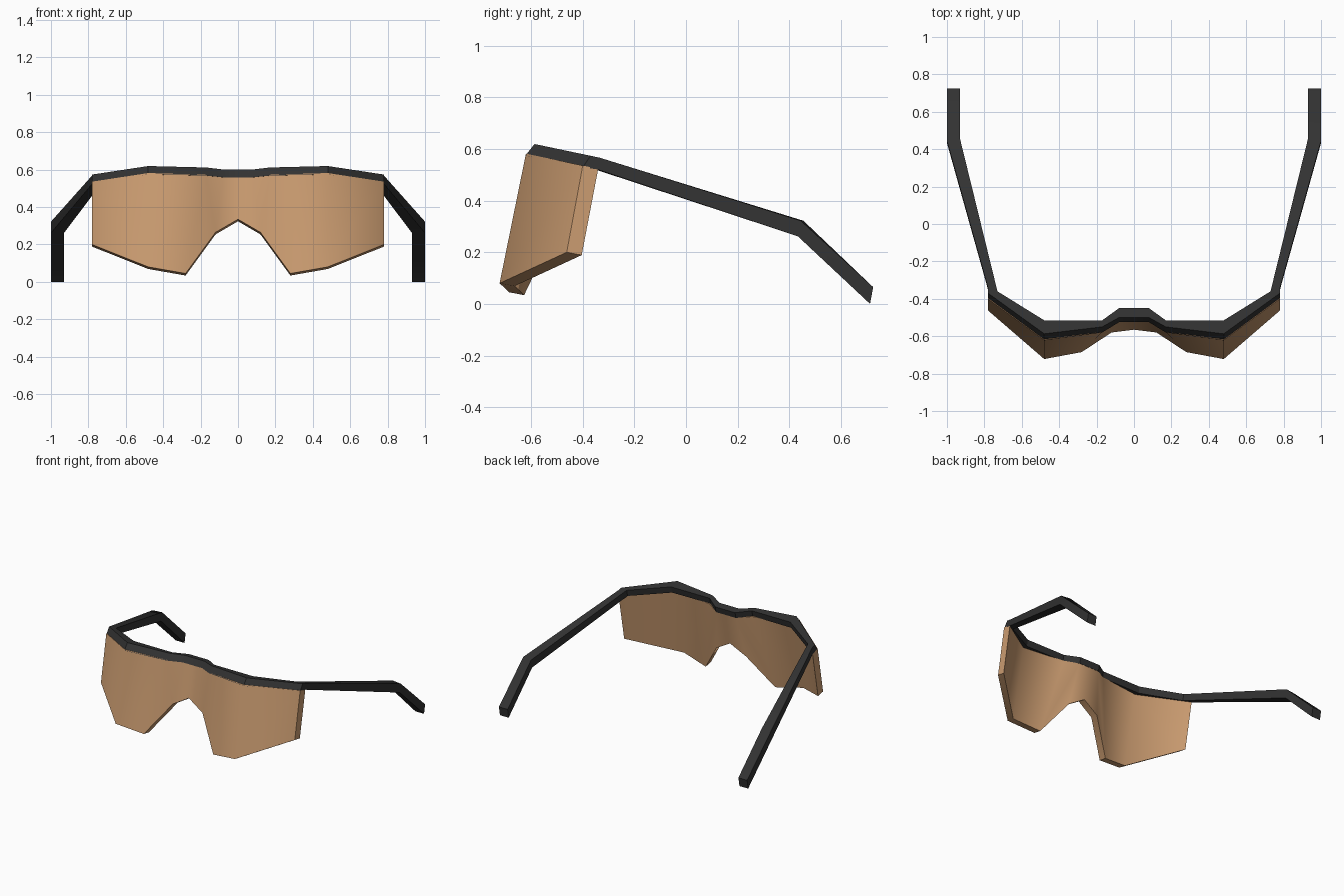
import bpy, bmesh, math

if "Cube" in bpy.data.objects:
    bpy.data.objects.remove(bpy.data.objects["Cube"])


def material(name, rgb):
    m = bpy.data.materials.new(name)
    m.diffuse_color = (*rgb, 1)
    m.use_nodes = True
    m.node_tree.nodes["Principled BSDF"].inputs["Base Color"].default_value = m.diffuse_color
    return m


def loft(name, rings, mat, angle):
    """Skin four-cornered rings from x = 0 outward, cap the far end, mirror."""
    bm = bmesh.new()
    vs = [[bm.verts.new(p) for p in ring] for ring in rings]
    for a, b in zip(vs, vs[1:]):
        for i in range(4):
            j = (i + 1) % 4
            bm.faces.new((a[i], a[j], b[j], b[i]))
    bm.faces.new(vs[-1])
    bmesh.ops.remove_doubles(bm, verts=bm.verts, dist=0.0005)
    # mirrored half built directly so normals can be made consistent
    geom = bm.verts[:] + bm.edges[:] + bm.faces[:]
    bmesh.ops.mirror(bm, geom=geom, axis='X', merge_dist=0.0005)
    bmesh.ops.remove_doubles(bm, verts=bm.verts, dist=0.0005)
    bmesh.ops.recalc_face_normals(bm, faces=bm.faces)
    me = bpy.data.meshes.new(name)
    bm.to_mesh(me)
    bm.free()
    me.materials.append(mat)
    for p in me.polygons:
        p.use_smooth = True
    me.set_sharp_from_angle(angle=math.radians(angle))
    ob = bpy.data.objects.new(name, me)
    bpy.context.collection.objects.link(ob)
    return ob


black = material("frame black", (0.032, 0.032, 0.032))
amber = material("lens amber", (0.60, 0.335, 0.165))


def brow_z(y):
    """Height of the tilted top plane of the brow."""
    return 0.62 - 0.21 * (y + 0.59)


# Frame: brow bar running on into the temples
# outer x, outer y, inner x, inner y (top edges), outer bottom y shift, drop
brow = [(0, -.50, 0, -.45, -.025, .042),
        (.08, -.50, .08, -.45, -.025, .042),
        (.17, -.55, .17, -.515, -.03, .043),
        (.48, -.587, .48, -.515, -.035, .045),
        (.78, -.37, .73, -.36, -.03, .045),
        (.782, -.335, .73, -.36, -.01, .045)]
rings = []
for xo, yo, xi, yi, dy, drop in brow:
    zo, zi = brow_z(yo), brow_z(yi)
    rings.append([(xo, yo, zo), (xi, yi, zi),
                  (xi, yi - .01, zi - drop), (xo, yo + dy, zo - drop)])
# xo, xi, y outer, y inner, z top, bottom y shift, drop
for xo, xi, yo, yi, z, dy, drop in [(1, .93, .445, .455, .322, -.012, .06),
                                    (1, .93, .725, .725, .065, -.012, .065)]:
    rings.append([(xo, yo, z), (xi, yi, z),
                  (xi, yi + dy, z - drop), (xo, yo + dy, z - drop)])
loft("frame", rings, black, 30)

# Lens: one wrapped shield with a nose notch
# top x, top y, bottom x, bottom y, bottom z
shield = [(0, -.522, 0, -.565, .335),
          (.08, -.522, .12, -.58, .265),
          (.17, -.577, .28, -.685, .045),
          (.48, -.62, .48, -.722, .08),
          (.781, -.40, .781, -.462, .20)]
rings = []
for xt, yt, xb, yb, zb in shield:
    zt = brow_z(yt + .03) - .038
    rings.append([(xt, yt, zt), (xt, yt + .06, zt - .012),
                  (xb, yb + .058, zb - .011), (xb, yb, zb)])
loft("lens", rings, amber, 50)
